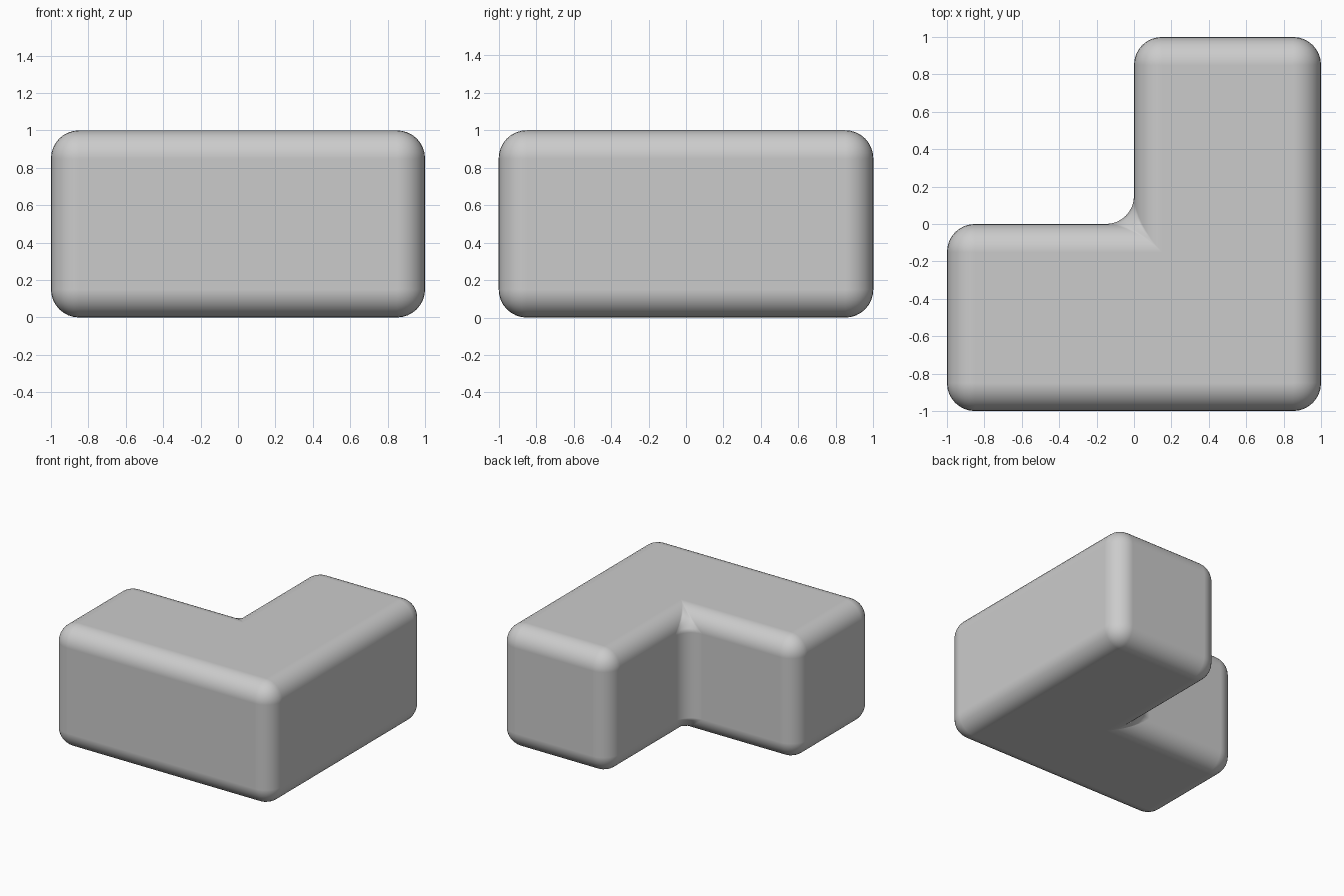
import bpy, bmesh

if "Cube" in bpy.data.objects:
    bpy.data.objects.remove(bpy.data.objects["Cube"])

# L-shaped footprint, extruded upwards
PROFILE = [(-1, -1), (1, -1), (1, 1), (0, 1), (0, 0), (-1, 0)]
HEIGHT = 1.0
RADIUS = 0.15

bm = bmesh.new()
base = bm.faces.new([bm.verts.new((x, y, 0)) for x, y in PROFILE])
top = bmesh.ops.extrude_face_region(bm, geom=[base], use_keep_orig=True)
bmesh.ops.translate(bm, vec=(0, 0, HEIGHT),
                    verts=[g for g in top["geom"] if isinstance(g, bmesh.types.BMVert)])
bmesh.ops.recalc_face_normals(bm, faces=bm.faces)
mesh = bpy.data.meshes.new("corner_block")
bm.to_mesh(mesh)
bm.free()

block = bpy.data.objects.new("corner_block", mesh)
bpy.context.collection.objects.link(block)
bpy.context.view_layer.objects.active = block
block.select_set(True)
bpy.ops.object.shade_smooth()

# Rounded edges, including the inside corner
bevel = block.modifiers.new("rounded_edges", 'BEVEL')
bevel.width = RADIUS
bevel.segments = 8
bevel.limit_method = 'ANGLE'
bevel.harden_normals = True
